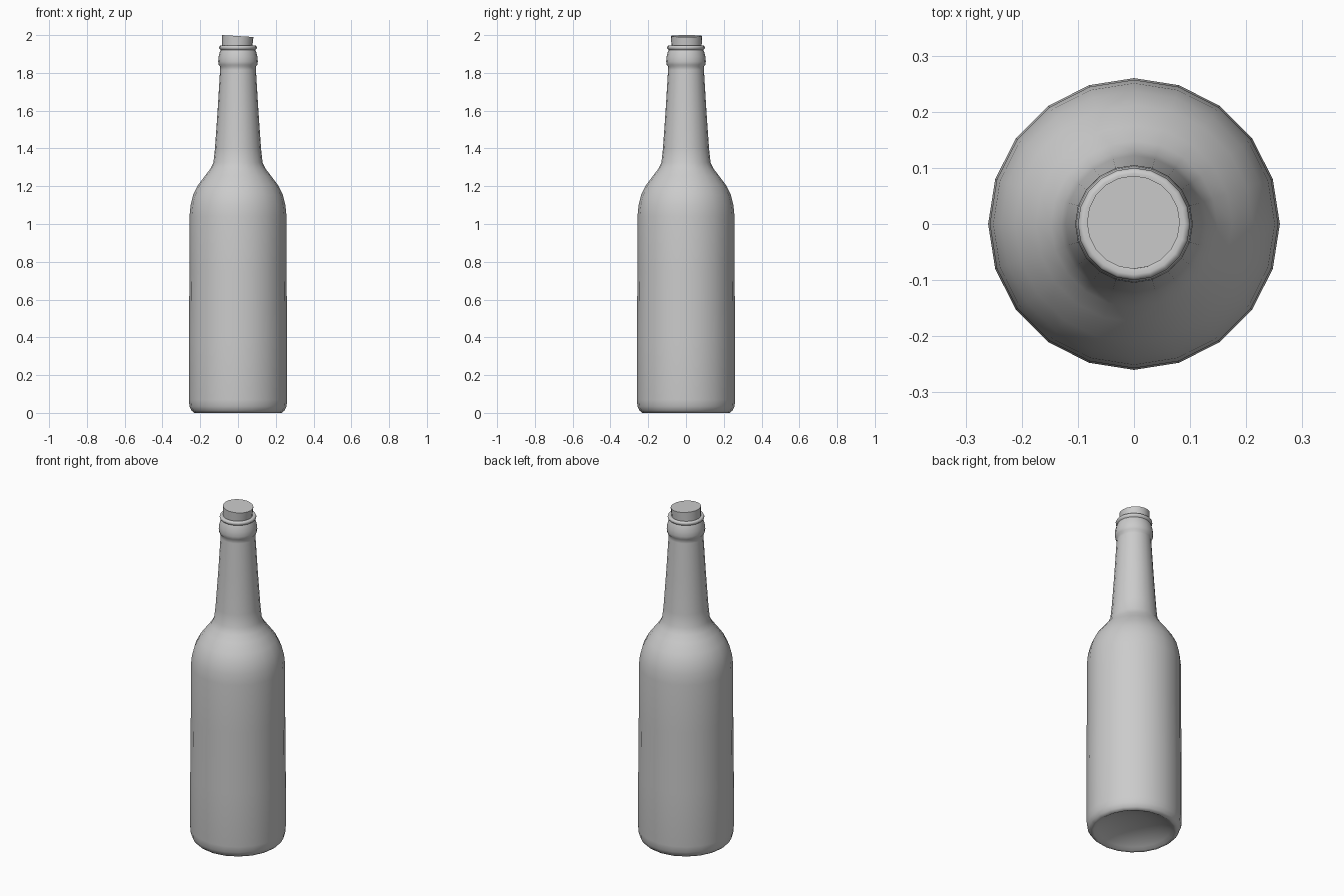
import bpy, bmesh, math
from mathutils import Matrix

if "Cube" in bpy.data.objects:
    bpy.data.objects.remove(bpy.data.objects["Cube"])

SIDES = 20


def lathe(name, profile, angle):
    """Revolve (radius, height) points round z; radius 0 makes a pole."""
    bm = bmesh.new()
    rings = []
    for r, z in profile:
        if r == 0:
            rings.append([bm.verts.new((0, 0, z))] * SIDES)
        else:
            rings.append([bm.verts.new((r * math.cos(2 * math.pi * i / SIDES),
                                        r * math.sin(2 * math.pi * i / SIDES), z))
                          for i in range(SIDES)])
    for a, b in zip(rings, rings[1:]):
        for i in range(SIDES):
            j = (i + 1) % SIDES
            bm.faces.new(list(dict.fromkeys((a[i], a[j], b[j], b[i]))))
    mesh = bpy.data.meshes.new(name)
    bm.to_mesh(mesh)
    bm.free()
    obj = bpy.data.objects.new(name, mesh)
    bpy.context.collection.objects.link(obj)
    bpy.context.view_layer.objects.active = obj
    obj.select_set(True)
    bpy.ops.object.shade_smooth_by_angle(angle=math.radians(angle))
    obj.select_set(False)
    return obj


# Bottle glass: hollow base, body, shoulder, neck and collar
lathe("bottle", [
    (0, 0.06), (0.08, 0.054), (0.15, 0.038), (0.2, 0.015), (0.22, 0.003),
    (0.232, 0), (0.246, 0.012), (0.257, 0.035), (0.26, 0.07), (0.26, 0.39),
    (0.257, 0.75), (0.257, 1.04), (0.251, 1.1), (0.237, 1.155), (0.212, 1.205),
    (0.175, 1.255), (0.148, 1.29), (0.13, 1.325), (0.122, 1.40), (0.108, 1.6),
    (0.095, 1.815), (0.094, 1.832), (0.102, 1.842), (0.105, 1.86),
    (0.103, 1.885), (0.096, 1.912), (0.092, 1.922), (0.099, 1.928),
    (0.1, 1.936), (0.097, 1.943), (0.09, 1.945), (0.08, 1.943), (0.078, 1.88),
], 60)

# Stopper pushed in at a slight tilt
stopper = lathe("stopper", [(0, -0.13), (0.075, -0.13), (0.083, 0), (0, 0)], 40)
stopper.matrix_world = (Matrix.Translation((-0.001, 0.003, 1.995))
                        @ Matrix.Rotation(math.radians(3.5), 4, 'Y'))
